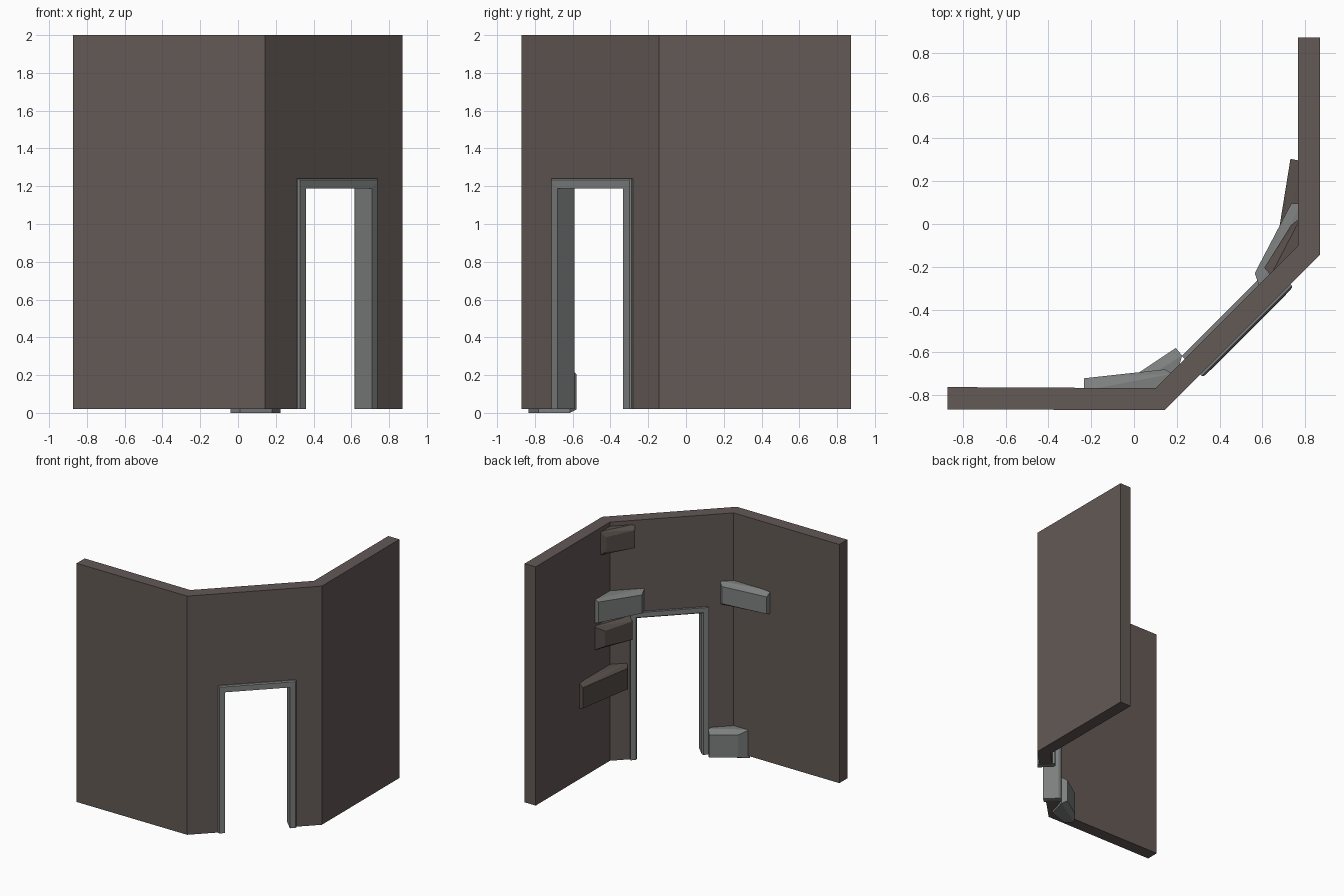
import bpy, bmesh, math
from mathutils import Vector

if "Cube" in bpy.data.objects:
    bpy.data.objects.remove(bpy.data.objects["Cube"])

def mat(name, c):
    m = bpy.data.materials.new(name)
    m.diffuse_color = (*c, 1)
    m.use_nodes = True
    m.node_tree.nodes["Principled BSDF"].inputs["Base Color"].default_value = m.diffuse_color
    return m

WALL = mat("brown wall", (0.125, 0.100, 0.092))
DARK = mat("dark brown stone", (0.100, 0.081, 0.072))
GREY = mat("grey stone", (0.205, 0.212, 0.212))

def finish(name, bm, m):
    bmesh.ops.recalc_face_normals(bm, faces=bm.faces[:])
    me = bpy.data.meshes.new(name)
    bm.to_mesh(me)
    bm.free()
    me.materials.append(m)
    ob = bpy.data.objects.new(name, me)
    bpy.context.scene.collection.objects.link(ob)
    return ob

R = math.sqrt(0.5)
def diag(s, d, z):
    """s along the diagonal wall, d outwards from its outer face"""
    return Vector((0.14 + (s + d) * R, -0.87 + (s - d) * R, z))

# three-sided wall: plan strip extruded upwards
outer = [(-0.873, -0.868), (0.143, -0.87), (0.87, -0.143), (0.87, 0.873)]
inner = [(-0.873, -0.763), (0.10, -0.768), (0.768, -0.10), (0.768, 0.873)]
bm = bmesh.new()
rings = [[bm.verts.new((*p[i], z)) for p, z in
          ((outer, 0.02), (inner, 0.02), (inner, 2.0), (outer, 2.0))] for i in range(4)]
for a, b in zip(rings, rings[1:]):
    for j in range(4):
        k = (j + 1) % 4
        bm.faces.new((a[j], b[j], b[k], a[k]))
bm.faces.new(rings[0])
bm.faces.new(rings[-1])
wall = finish("wall", bm, WALL)

# doorway cut
bm = bmesh.new()
pts = [bm.verts.new(diag(s, d, z)) for s in (0.255, 0.816)
       for d in (-0.3, 0.2) for z in (-0.2, 1.222)]
bmesh.ops.convex_hull(bm, input=pts)
cutter = finish("doorway_cutter", bm, WALL)
cutter.hide_render = True
mod = wall.modifiers.new("doorway", "BOOLEAN")
mod.operation = "DIFFERENCE"
mod.solver = "EXACT"
mod.object = cutter
bpy.context.view_layer.objects.active = wall
wall.select_set(True)
bpy.ops.object.modifier_apply(modifier=mod.name)
bpy.data.objects.remove(cutter)

# door frame: profile (inset, depth) swept round the opening with mitred corners
prof = [(0, -0.12), (0, 0.012), (0.008, 0.02), (0.052, 0.022), (0.052, -0.102), (0.04, -0.12)]
S0, S1, TOP = 0.237, 0.834, 1.24
bm = bmesh.new()
rings = []
for right, up in ((0, 0), (0, 1), (1, 1), (1, 0)):
    rings.append([bm.verts.new(diag(S1 - i if right else S0 + i, d,
                                    TOP - i if up else 0.02)) for i, d in prof])
n = len(prof)
for a, b in zip(rings, rings[1:]):
    for j in range(n):
        k = (j + 1) % n
        bm.faces.new((a[j], b[j], b[k], a[k]))
bm.faces.new(rings[0])
bm.faces.new(rings[-1])
finish("door_frame", bm, GREY)

# rough corner stones: faceted hulls, back points sunk in the wall, front points tapered
def stone(name, m, front, back, z0, z1, tilt=0.0):
    bm = bmesh.new()
    for k, (x, y) in enumerate(front):
        t = 0.03 + 0.015 * (k % 2)
        bm.verts.new((x, y, z0 + t * 0.6))
        bm.verts.new((x, y, z1 - t - tilt * k))
    for x, y in back:
        bm.verts.new((x, y, z0))
        bm.verts.new((x, y, z1))
    res = bmesh.ops.convex_hull(bm, input=bm.verts[:])
    loose = [v for v in bm.verts if not v.link_faces]
    bmesh.ops.delete(bm, geom=loose, context="VERTS")
    bmesh.ops.dissolve_limit(bm, angle_limit=math.radians(4), verts=bm.verts[:], edges=bm.edges[:])
    return finish(name, bm, m)

right_back = [(0.78, -0.12), (0.79, -0.16)]
stone("top_right_stone", DARK, [(0.61, -0.205), (0.735, -0.005)],
      [(0.64, -0.24), (0.78, 0.03)] + right_back, 1.77, 1.965)
stone("upper_right_stone", GREY, [(0.565, -0.23), (0.64, -0.075), (0.735, 0.095)],
      [(0.585, -0.29), (0.78, 0.095)] + right_back, 1.23, 1.43, -0.01)
stone("middle_right_stone", DARK, [(0.625, -0.19), (0.715, 0.04)],
      [(0.66, -0.215), (0.78, 0.11)] + right_back, 1.01, 1.21)
stone("lower_right_stone", DARK, [(0.655, -0.17), (0.69, 0.0), (0.732, 0.305)],
      [(0.68, -0.20), (0.78, 0.295), (0.79, -0.2)], 0.60, 0.82)
left_back = [(0.11, -0.79), (0.15, -0.78)]
stone("upper_left_stone", GREY, [(-0.235, -0.722), (0.03, -0.694), (0.145, -0.68)],
      [(-0.235, -0.78), (0.18, -0.70)] + left_back, 1.25, 1.44)
stone("base_left_stone", GREY, [(0.015, -0.70), (0.11, -0.635), (0.195, -0.58)],
      [(-0.04, -0.78), (0.01, -0.835), (0.225, -0.615), (0.18, -0.78)], 0.0, 0.235)
